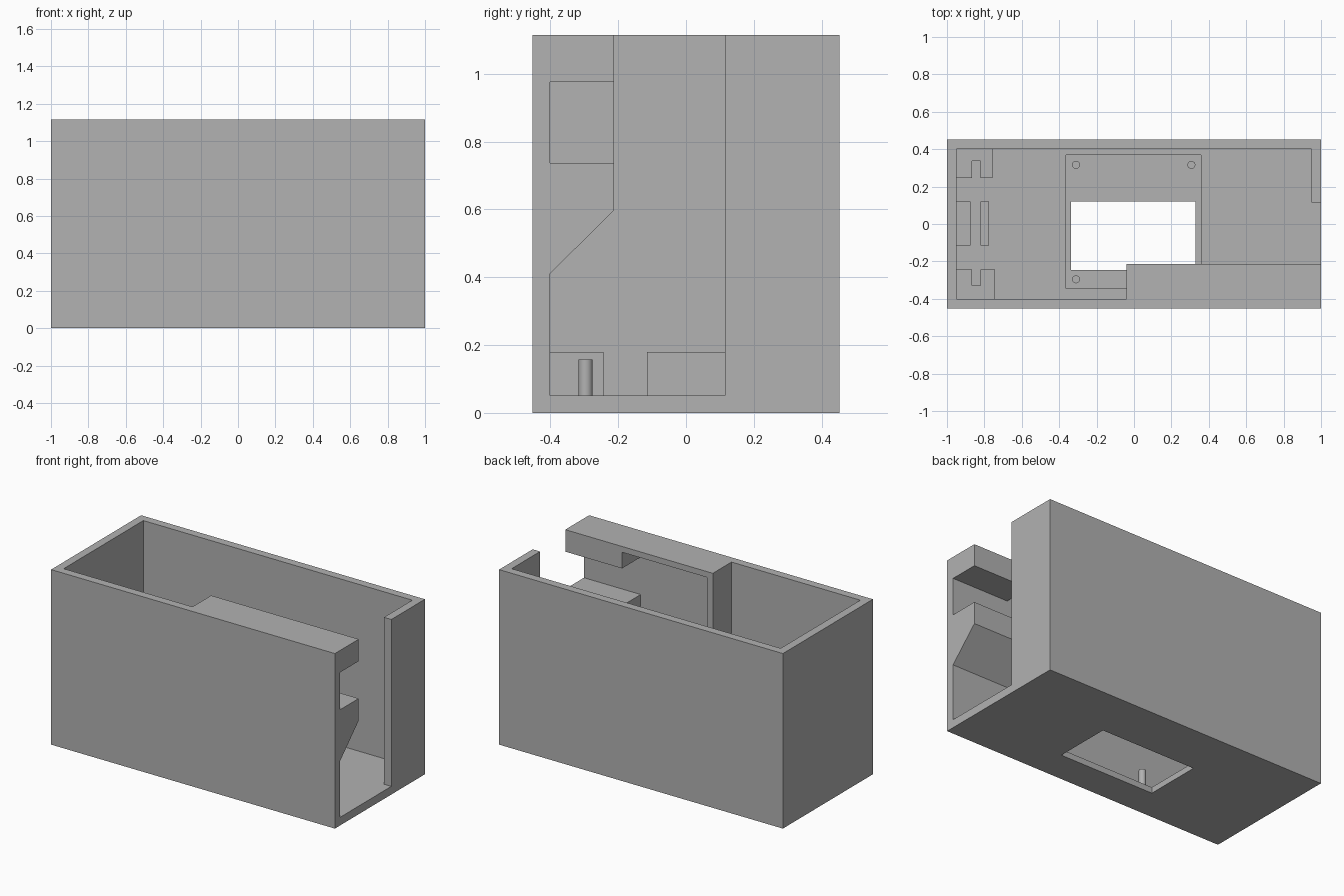
import bpy, bmesh
from mathutils import Vector

default = bpy.data.objects.get("Cube")
if default:
    bpy.data.objects.remove(default, do_unlink=True)

# One plain grey for the whole enclosure
grey = bpy.data.materials.new("plain grey")
grey.use_nodes = True
colour = (0.445, 0.445, 0.445, 1)
grey.diffuse_color = colour
grey.node_tree.nodes["Principled BSDF"].inputs["Base Color"].default_value = colour

W, D, H = 1.0, 0.453, 1.115      # half width, half depth, height
T = 0.052                        # wall and floor thickness
IN_X, IN_Y = W - T, D - T        # inner faces


def prism(name, outline, low, high, axis="z"):
    """Extrude a 2D outline along z (outline is x, y) or along x (outline is y, z)."""
    bm = bmesh.new()
    if axis == "z":
        points, push = [(a, b, low) for a, b in outline], Vector((0, 0, high - low))
    else:
        points, push = [(low, a, b) for a, b in outline], Vector((high - low, 0, 0))
    face = bm.faces.new([bm.verts.new(p) for p in points])
    extruded = bmesh.ops.extrude_face_region(bm, geom=[face])["geom"]
    verts = [g for g in extruded if isinstance(g, bmesh.types.BMVert)]
    bmesh.ops.translate(bm, verts=verts, vec=push)
    bmesh.ops.recalc_face_normals(bm, faces=bm.faces)
    mesh = bpy.data.meshes.new(name)
    bm.to_mesh(mesh)
    bm.free()
    mesh.materials.append(grey)
    obj = bpy.data.objects.new(name, mesh)
    bpy.context.collection.objects.link(obj)
    return obj


def box(name, x, y, z):
    outline = [(x[0], y[0]), (x[1], y[0]), (x[1], y[1]), (x[0], y[1])]
    return prism(name, outline, *z)


def carve(obj, *spaces):
    """Subtract box-shaped spaces from a part."""
    for space in spaces:
        cutter = box("cutter", *space)
        cutter.hide_render = True
        mod = obj.modifiers.new("cut", "BOOLEAN")
        mod.operation, mod.solver, mod.object = "DIFFERENCE", "EXACT", cutter
        graph = bpy.context.evaluated_depsgraph_get()
        cut_mesh = bpy.data.meshes.new_from_object(obj.evaluated_get(graph))
        obj.modifiers.clear()
        obj.data = cut_mesh
        bpy.data.objects.remove(cutter, do_unlink=True)


# Open-topped case: cavity, end opening, floor recess and floor window
case = box("case", (-W, W), (-D, D), (0, H))
carve(case,
      ((-IN_X, IN_X), (-IN_Y, IN_Y), (T, H + 1)),
      ((0.5, W + 1), (-IN_Y, 0.115), (T, H + 1)),
      ((-0.363, 0.357), (-0.345, 0.37), (0.038, 0.5)),
      ((-0.338, 0.33), (-0.246, 0.12), (-1, 0.5)))

# Holder along the front wall, with a sloped underside
RAIL_Y, RAIL_Z = -0.213, 0.597
outline = [(-IN_Y, H), (RAIL_Y, H), (RAIL_Y, RAIL_Z), (-IN_Y, 0.41)]
holder = prism("side_holder", outline, -0.04, W, "x")
carve(holder,
      ((0, 0.6), (-D, 0), (0.634, 1.078)),
      ((0.3, W + 1), (-D, 0), (0.737, 0.975)))

# Mounting pegs on the recessed floor
for x in (-0.31, 0.307):
    for y in (-0.296, 0.316):
        bpy.ops.mesh.primitive_cylinder_add(vertices=32, radius=0.021, depth=0.122,
                                            location=(x, y, 0.097))
        peg = bpy.context.object
        peg.name = "mounting_peg"
        peg.data.materials.append(grey)
        bpy.ops.object.shade_smooth_by_angle()

# Notched corner guides and the middle pair that hold an upright board
GUIDE_TOP = 0.18
SLOT = (-0.865, -0.82)
for name, side, inner, notch, end in (("back_guide", 1, 0.246, 0.336, -0.757),
                                      ("front_guide", -1, 0.243, 0.33, -0.743)):
    shape = [(-IN_X, IN_Y), (-IN_X, inner), (SLOT[0], inner), (SLOT[0], notch),
             (SLOT[1], notch), (SLOT[1], inner), (end, inner), (end, IN_Y)]
    prism(name, [(x, side * y) for x, y in shape], T, GUIDE_TOP)

for name, span in (("middle_guide_outer", (-IN_X, -0.873)),
                   ("middle_guide_inner", (-0.822, -0.775))):
    box(name, span, (-0.115, 0.119), (T, GUIDE_TOP))
